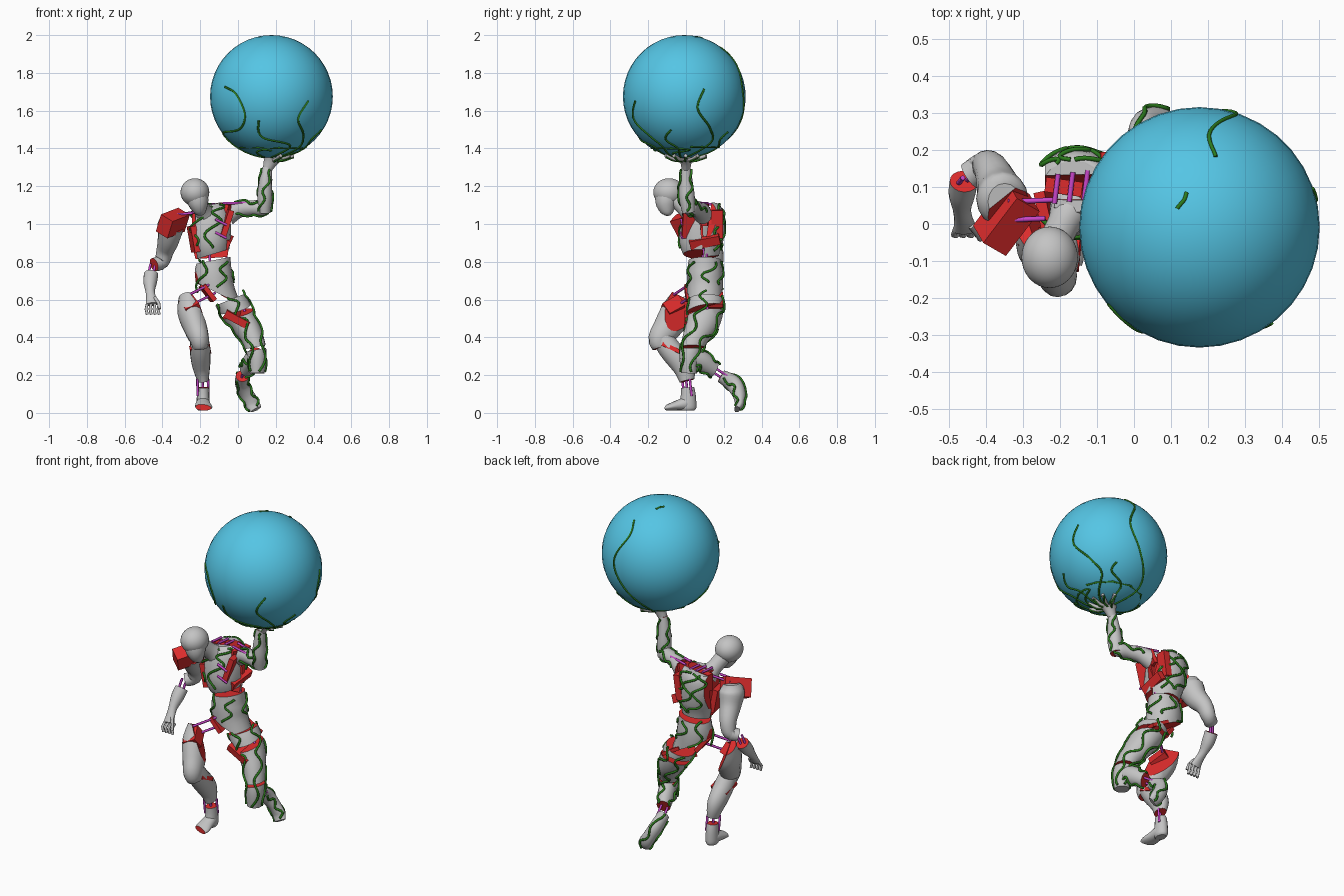
import bpy, bmesh, math
from mathutils import Vector as V
from math import sin, cos, radians

cube = bpy.data.objects.get("Cube")
if cube:
    bpy.data.objects.remove(cube)


def material(name, rgb):
    m = bpy.data.materials.new(name)
    m.use_nodes = True
    m.diffuse_color = (*rgb, 1)
    m.node_tree.nodes["Principled BSDF"].inputs["Base Color"].default_value = (*rgb, 1)
    return m


SKIN = material("pale grey", (0.55, 0.55, 0.55))
RED = material("cut red", (0.72, 0.025, 0.025))
BLUE = material("globe blue", (0.09, 0.56, 0.78))
GREEN = material("vine green", (0.025, 0.2, 0.012))
ROD = material("rod magenta", (0.58, 0.06, 0.58))


def add_object(name, data, *mats):
    ob = bpy.data.objects.new(name, data)
    bpy.context.collection.objects.link(ob)
    for m in mats:
        data.materials.append(m)


def spline(st, t):
    """Smooth interpolation through stations, t from 0 to 1."""
    n = len(st) - 1
    i = min(int(t * n), n - 1)
    f = t * n - i
    a, b, c, d = (st[max(0, min(n, k))] for k in (i - 1, i, i + 1, i + 2))
    return [0.5 * (2*q + (r-p)*f + (2*p-5*q+4*r-s)*f*f + (3*q-p-3*r+s)*f**3)
            for p, q, r, s in zip(a, b, c, d)]


def surface(st, t, ang, grow=0.0):
    x, y, z, rx, ry = spline(st, t)
    tan = V(spline(st, min(1, t + .01))[:3]) - V(spline(st, max(0, t - .01))[:3])
    tan.normalize()
    whole = V(st[-1][:3]) - V(st[0][:3])
    ref = V((0, 1, 0)) if abs(whole.normalized().x) > .75 else V((1, 0, 0))
    u = (ref - tan * ref.dot(tan)).normalized()
    v = tan.cross(u)
    return V((x, y, z)) + u * cos(ang) * (rx + grow) + v * sin(ang) * (ry + grow)


def loft(name, st, cuts=(), caps=(1, 1), sides=16):
    """Oval body through (x, y, z, rx, ry) stations, sliced by (point, normal) planes."""
    bm = bmesh.new()
    n = (len(st) - 1) * 4
    rings = [[bm.verts.new(surface(st, i / n, math.tau * k / sides)) for k in range(sides)]
             for i in range(n + 1)]
    for a, b in zip(rings, rings[1:]):
        for k in range(sides):
            j = (k + 1) % sides
            bm.faces.new((a[k], a[j], b[j], b[k])).smooth = True
    for ring, mat in ((rings[0][::-1], caps[0]), (rings[-1], caps[1])):
        bm.faces.new(ring).material_index = mat
    for co, no in cuts:
        res = bmesh.ops.bisect_plane(bm, geom=bm.verts[:] + bm.edges[:] + bm.faces[:],
                                     plane_co=co, plane_no=no, clear_outer=True)
        edges = [e for e in res["geom_cut"] if isinstance(e, bmesh.types.BMEdge)]
        for f in bmesh.ops.edgenet_fill(bm, edges=edges)["faces"]:
            f.material_index, f.smooth = 1, False
    bmesh.ops.recalc_face_normals(bm, faces=bm.faces[:])
    me = bpy.data.meshes.new(name)
    bm.to_mesh(me)
    bm.free()
    add_object(name, me, SKIN, RED)


def tube(name, pts, r, mat):
    cu = bpy.data.curves.new(name, "CURVE")
    cu.dimensions = "3D"
    cu.bevel_depth, cu.bevel_resolution, cu.use_fill_caps = r, 1, True
    sp = cu.splines.new("POLY")
    sp.points.add(len(pts) - 1)
    for p, q in zip(sp.points, pts):
        p.co = (*q, 1)
    add_object(name, cu, mat)


def vines(name, st, starts, drift=1.0, lo=.06, hi=.94, waves=14):
    for i, a in enumerate(starts):
        pts = []
        for k in range(37):
            t = k / 36
            ang = radians(a) + drift * (t - .5) + .3 * sin(t * waves + i * 2)
            pts.append(surface(st, lo + (hi - lo) * t, ang, .003))
        tube(f"{name}_vine_{i}", pts, .0065, GREEN)


def rods(name, a, b, step, count=2):
    for i in range(count):
        off = V(step) * (i - (count - 1) / 2)
        tube(f"{name}_rod_{i}", [V(a) + off, V(b) + off], .007, ROD)


def block(name, co, size, rot):
    bpy.ops.mesh.primitive_cube_add(size=1, location=co, rotation=[radians(r) for r in rot])
    ob = bpy.context.object
    ob.name, ob.scale = name, size
    ob.data.materials.append(RED)


def ball(name, co, scale, mat):
    bpy.ops.mesh.primitive_uv_sphere_add(segments=36, ring_count=24, radius=1, location=co)
    ob = bpy.context.object
    ob.name, ob.scale = name, scale
    ob.data.materials.append(mat)
    bpy.ops.object.shade_smooth()


# Globe and the vines creeping over it (azimuth, elevation in degrees)
GC, GR = V((.177, -.009, 1.675)), .325
ball("globe", GC, (GR, GR, GR), BLUE)
paths = [
    [(200, -82), (185, -50), (190, -37), (230, -33), (243, -18), (235, 2), (220, 9)],
    [(270, -82), (302, -55), (259, -42), (257, -23)],
    [(300, -82), (322, -58), (313, -40), (298, -22), (307, -4)],
    [(10, -82), (40, -50), (30, -32), (13, -12), (19, 7)],
    [(100, -82), (110, -55), (85, -20), (72, 8), (84, 38), (77, 53)],
    [(340, -82), (350, -60), (335, -45), (345, -33)],
    [(60, -82), (75, -60), (55, -45), (60, -35)],
    [(230, -80), (235, -66), (255, -60), (270, -62)],
    [(320, -80), (330, -68), (350, -58), (10, -55)],
    [(110, 72), (120, 75), (140, 76)],
]
for i, path in enumerate(paths):
    pts = []
    for k in range(33):
        az, el = (radians(c) for c in spline(path, k / 32))
        pts.append(GC + GR * V((cos(az) * cos(el), sin(az) * cos(el), sin(el))))
    tube(f"globe_vine_{i}", pts, .0055, GREEN)

# Head and neck
ball("skull", (-.228, -.09, 1.168), (.076, .083, .074), SKIN)
loft("jaw", [(-.222, -.1, 1.165, .06, .062), (-.21, -.105, 1.11, .054, .056),
             (-.2, -.1, 1.06, .03, .032), (-.198, -.1, 1.045, .012, .012)], caps=(0, 0))
loft("neck", [(-.215, -.05, 1.13, .045, .045), (-.19, 0, 1.08, .045, .045),
              (-.17, .04, 1.04, .06, .06)])

# Torso: front and back halves, belly, pelvis
chest = [(-.14, .09, .82, .085, .085), (-.145, .08, .9, .105, .115),
         (-.155, .09, 1.0, .12, .115), (-.16, .1, 1.07, .11, .1), (-.165, .1, 1.1, .085, .07)]
loft("chest_front", chest, [((0, .075, 1), (0, 1, .1)), ((-.225, 0, 0), (-1, .2, 0)),
                            ((-.1, 0, .85), (.3, 0, -1))], caps=(1, 0))
loft("chest_back", chest, [((0, .118, 1), (0, -1, .15)), ((-.06, 0, 1), (1, 0, .2)),
                           ((-.24, .1, 1), (-1, 0, 0))], caps=(1, 0))
vines("chest_front", chest, (240, 290), 1, .2, .9)
vines("chest_back", chest, (55, 85, 120), .5, .1, .98)
block("breast_cut", (-.065, .03, 1.0), (.03, .1, .15), (0, 18, 10))
block("side_cut", (-.235, .04, .92), (.03, .1, .14), (0, -10, 12))
block("rib_cut", (-.055, .1, .905), (.035, .16, .05), (12, 25, 0))
block("upper_back_cut", (-.08, .165, 1.0), (.04, .06, .15), (0, 8, 0))
block("spine_cut", (-.19, .1, 1.04), (.1, .04, .1), (0, 0, -8))
rods("spine", (-.175, .06, 1.105), (-.165, .14, 1.105), (.04, .005, 0), 3)
rods("waist", (-.11, .1, .87), (-.1, .1, .77), (.09, .02, 0))
rods("breast", (-.12, -.025, .99), (-.06, -.02, .96), (0, 0, .07))

belly = [(-.13, .1, .9, .08, .08), (-.125, .1, .82, .085, .085),
         (-.13, .1, .74, .1, .095), (-.12, .1, .66, .1, .095), (-.08, .1, .57, .09, .09)]
loft("belly", belly, [((-.12, 0, .81), (-.2, 0, 1)), ((-.1, .1, .63), (-.5, 0, -1)),
                      ((-.2, 0, .7), (-1, -.2, -.2))])
vines("belly", belly, (225, 285, 350, 60, 130), .6, .3, .74, 7)
block("hip_cut", (-.16, .05, .635), (.025, .11, .1), (0, -38, 10))
block("groin_cut", (-.03, .13, .6), (.13, .13, .02), (0, 30, 0))

# Raised arm
upper = [(-.07, .1, 1.04, .06, .06), (.0, .07, 1.075, .045, .045),
         (.07, .04, 1.085, .04, .04), (.13, .02, 1.085, .037, .04), (.16, .015, 1.09, .02, .02)]
loft("raised_upper_arm", upper, [((-.03, .08, 1), (-1, .2, 0))])
vines("raised_upper_arm", upper, (20, 140, 260), 1.5, .25, .95)
fore = [(.14, .015, 1.06, .032, .034), (.142, .005, 1.14, .04, .042),
        (.145, 0, 1.22, .034, .036), (.155, 0, 1.3, .026, .024)]
loft("raised_forearm", fore)
vines("raised_forearm", fore, (30, 150, 270), 1.5)
block("raised_shoulder_cut", (-.055, .08, 1.065), (.02, .09, .08), (0, 20, -20))
rods("raised_shoulder", (-.08, .09, 1.11), (.05, .05, 1.11), (0, .05, 0))
rods("raised_wrist", (.155, 0, 1.28), (.165, 0, 1.34), (.02, .015, 0))
loft("raised_palm", [(.155, 0, 1.29, .025, .022), (.17, 0, 1.325, .036, .03),
                     (.18, 0, 1.35, .05, .04)], caps=(1, 0))
for i in range(5):
    a = radians(-65 + i * 32)
    d = V((cos(a), sin(a), 0))
    finger = [V((.175, 0, 1.338)) + d * r + V((0, 0, h))
              for r, h in ((.02, 0), (.07, .006), (.12, .024))]
    tube(f"raised_finger_{i}", finger, .01, SKIN)
    side = V((-d.y, d.x, 0)) * .007
    tube(f"raised_finger_vine_{i}", [p + side * s - V((0, 0, .009))
                                     for p, s in zip(finger, (1, -1, 1))], .0055, GREEN)

# Hanging arm
block("hanging_shoulder_cut", (-.345, .015, 1.005), (.08, .155, .105), (15, 28, -30))
loft("hanging_upper_arm", [(-.35, .06, 1.05, .045, .05), (-.355, .065, 1.0, .07, .075),
                           (-.365, .095, .93, .06, .065), (-.385, .145, .86, .047, .05),
                           (-.405, .155, .8, .04, .042), (-.445, .13, .785, .038, .035)],
     [((-.34, .035, 1.0), (.5, -.6, .55))], caps=(0, 1))
rods("hanging_shoulder", (-.35, .035, 1.05), (-.23, .04, 1.06), (.02, .05, .005))
rods("hanging_elbow", (-.45, .13, .79), (-.465, .11, .72), (.025, .01, 0))
loft("hanging_forearm", [(-.46, .115, .735, .038, .036), (-.465, .08, .69, .036, .036),
                         (-.465, .04, .645, .025, .025), (-.46, .01, .61, .026, .018),
                         (-.455, -.015, .575, .034, .016)], caps=(1, 0))
for i in range(4):
    x = -.485 + i * .021
    tube(f"hanging_finger_{i}", [V((x + .005, -.01, .58)), V((x - .002, -.03, .55)),
                                 V((x + .005, -.03, .52))], .008, SKIN)
tube("hanging_thumb", [V((-.44, -.005, .61)), V((-.42, -.03, .58)), V((-.415, -.04, .55))], .009, SKIN)

# Striding leg (model's right)
block("striding_hip_cut", (-.25, -.07, .56), (.08, .1, .07), (30, -25, 10))
rods("striding_hip", (-.25, -.05, .6), (-.13, .04, .66), (.02, .03, -.05))
loft("striding_thigh", [(-.255, -.01, .61, .06, .07), (-.25, -.05, .53, .07, .085),
                        (-.225, -.1, .45, .062, .075), (-.205, -.14, .39, .052, .06),
                        (-.2, -.13, .345, .04, .045)],
     [((-.235, -.03, .53), (.8, .45, .35)), ((-.2, -.1, .35), (0, .3, -1))])
loft("striding_shin", [(-.205, -.13, .4, .048, .055), (-.2, -.08, .33, .055, .06),
                       (-.195, -.015, .25, .048, .06), (-.185, .005, .17, .03, .04)])
block("striding_shin_cut", (-.2, -.08, .335), (.108, .1, .022), (-25, -12, 0))
rods("striding_ankle", (-.187, .0, .18), (-.185, .01, .09), (.028, .02, 0), 3)
loft("striding_ankle", [(-.185, .008, .135, .03, .035), (-.185, .012, .09, .033, .04),
                        (-.185, .01, .03, .034, .045), (-.185, .01, .012, .025, .035)], caps=(1, 0))
loft("striding_foot", [(-.185, .04, .04, .02, .02), (-.185, .01, .05, .035, .036),
                       (-.185, -.045, .04, .042, .027), (-.18, -.09, .03, .045, .018),
                       (-.178, -.12, .024, .035, .012)],
     [((-.185, -.1, 0), (-.3, -1, 0))])

# Trailing leg (model's left)
thigh = [(-.06, .11, .63, .08, .085), (-.02, .105, .56, .085, .095), (.03, .09, .48, .075, .088),
         (.075, .05, .4, .06, .068), (.1, .02, .31, .052, .055), (.1, .015, .21, .04, .042)]
loft("trailing_thigh_top", thigh, [((-.04, 0, .6), (-.4, 0, 1)), ((-.0, 0, .535), (.3, .2, -1))])
loft("trailing_thigh", thigh, [((0, 0, .505), (-.3, -.2, 1)), ((.1, 0, .35), (.2, 0, -1))])
loft("trailing_knee", thigh, [((.1, 0, .335), (-.2, 0, 1))], caps=(0, 0))
block("trailing_thigh_cut", (.0, .065, .505), (.14, .14, .04), (12, 28, 0))
rods("trailing_thigh", (-.02, .1, .56), (.02, .08, .48), (.09, .03, 0))
vines("trailing_thigh", thigh, (30, 110, 190, 250, 310), 1, .08, .97, 20)
shin = [(.1, .02, .3, .045, .05), (.075, .08, .275, .048, .055),
        (.05, .14, .235, .04, .045), (.025, .2, .2, .03, .03)]
loft("trailing_shin", shin, [((.045, .15, .23), (-.4, 1, -.5))])
vines("trailing_shin", shin, (50, 170, 280), 1, .06, .75)
rods("trailing_ankle", (.045, .13, .24), (.025, .24, .165), (.03, 0, .03))
foot = [(.022, .185, .195, .034, .034), (.02, .25, .155, .036, .044), (.045, .28, .1, .038, .036),
        (.075, .285, .05, .04, .026), (.095, .27, .018, .032, .014)]
loft("trailing_foot", foot, [((0, 0, .004), (0, 0, -1))], caps=(1, 0))
vines("trailing_foot", foot, (30, 150, 270), 1)
